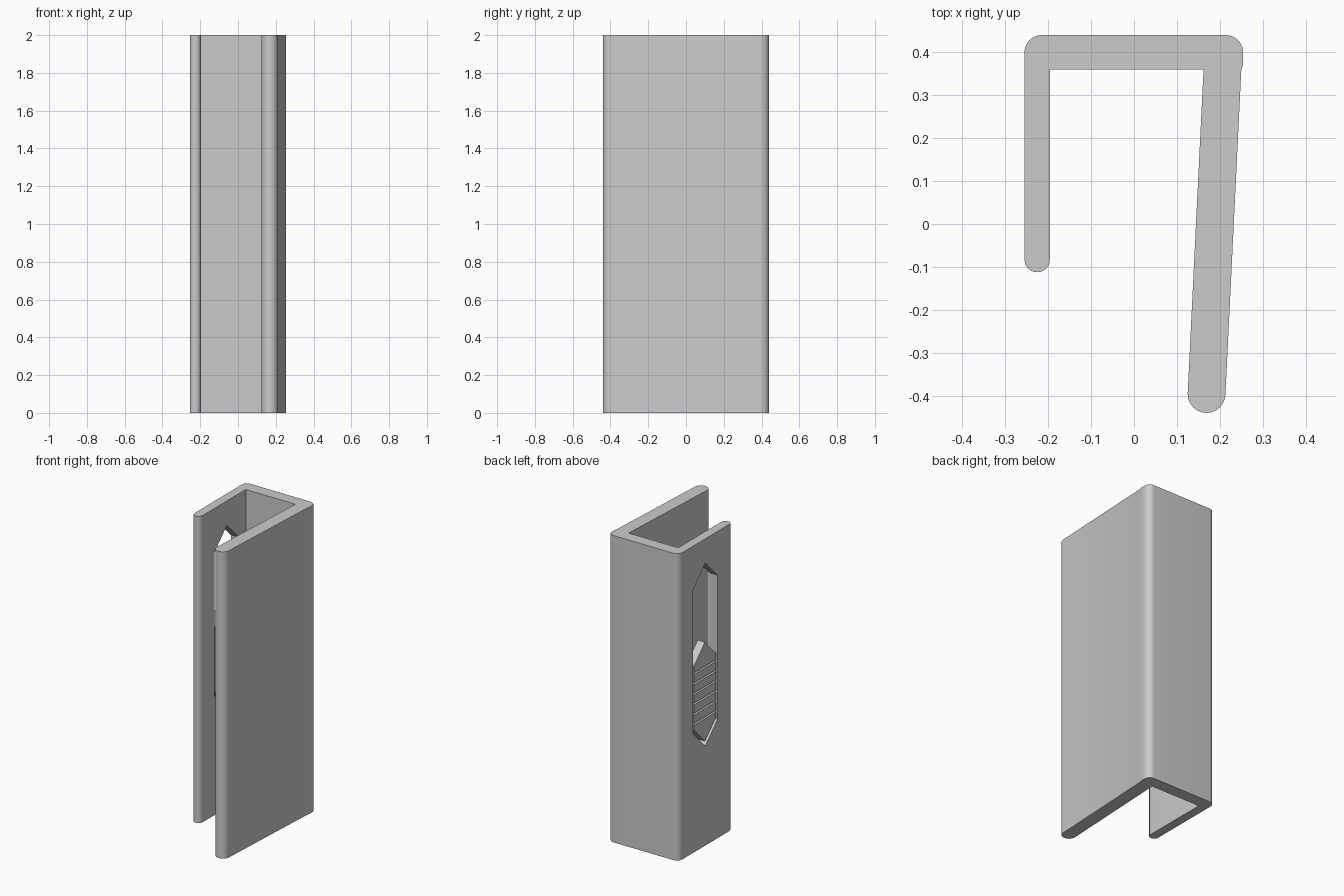
import bpy, bmesh, math
from mathutils import Vector

cube = bpy.data.objects.get("Cube")
if cube:
    bpy.data.objects.remove(cube, do_unlink=True)

grey = bpy.data.materials.new("plain_grey")
grey.use_nodes = True
grey.diffuse_color = (0.6, 0.6, 0.6, 1)
grey.node_tree.nodes["Principled BSDF"].inputs["Base Color"].default_value = (0.6, 0.6, 0.6, 1)


def prism(name, outlines, direction):
    """Extrude closed outlines of 3D points along a direction into one object."""
    bm = bmesh.new()
    for points in outlines:
        face = bm.faces.new([bm.verts.new(p) for p in points])
        result = bmesh.ops.extrude_face_region(bm, geom=[face], use_keep_orig=True)
        moved = [v for v in result["geom"] if isinstance(v, bmesh.types.BMVert)]
        bmesh.ops.translate(bm, verts=moved, vec=Vector(direction))
    bmesh.ops.recalc_face_normals(bm, faces=bm.faces)
    mesh = bpy.data.meshes.new(name)
    bm.to_mesh(mesh)
    bm.free()
    mesh.materials.append(grey)
    obj = bpy.data.objects.new(name, mesh)
    bpy.context.collection.objects.link(obj)
    return obj


def arc(cx, cy, r, start, end, steps=12):
    angles = [math.radians(start + (end - start) * i / steps) for i in range(steps + 1)]
    return [(cx + r * math.cos(a), cy + r * math.sin(a), 0) for a in angles]


def hexagon(x, y, half, low, high):
    """Upright slot outline with pointed ends, in the side plane."""
    return [(x, y, low), (x, y + half, low + half), (x, y + half, high - half),
            (x, y, high), (x, y - half, high - half), (x, y - half, low + half)]


def cut(obj, cutter):
    cutter.hide_render = True
    mod = obj.modifiers.new("cut", "BOOLEAN")
    mod.operation = "DIFFERENCE"
    mod.solver = "EXACT"
    mod.object = cutter
    bpy.context.view_layer.objects.active = obj
    bpy.ops.object.modifier_apply(modifier=mod.name)
    bpy.data.objects.remove(cutter, do_unlink=True)


def smooth(obj, degrees):
    bpy.ops.object.select_all(action="DESELECT")
    obj.select_set(True)
    bpy.context.view_layer.objects.active = obj
    bpy.ops.object.shade_smooth_by_angle(angle=math.radians(degrees))


# Hooked channel: short side, back and slanted long side
outline = (
    arc(-0.215, 0.4, 0.04, 180, 90)
    + arc(0.214, 0.4, 0.04, 90, 0)
    + [(0.254, 0.37, 0), (0.25, 0.36, 0)]
    + arc(0.169, -0.396, 0.044, 0, -180)
    + [(0.162, 0.36, 0), (-0.196, 0.36, 0)]
    + arc(-0.2255, -0.083, 0.0295, 0, -180)
)
channel = prism("channel_body", [outline], (0, 0, 2))

# Pointed slot through the short side
cut(channel, prism("slot_cutter", [hexagon(-0.3, 0.165, 0.125, 0.65, 1.84)], (0.15, 0, 0)))
smooth(channel, 25)

# Sliding button resting low in the slot, with finger grooves
slider = prism("slider_button", [hexagon(-0.252, 0.165, 0.112, 0.68, 1.325)], (0.052, 0, 0))
grooves = []
for i in range(6):
    z = 0.82 + 0.066 * i
    grooves.append([(-0.26, 0, z), (-0.244, 0, z + 0.012), (-0.26, 0, z + 0.024)])
cut(slider, prism("groove_cutter", grooves, (0, 0.4, 0)))
smooth(slider, 20)
